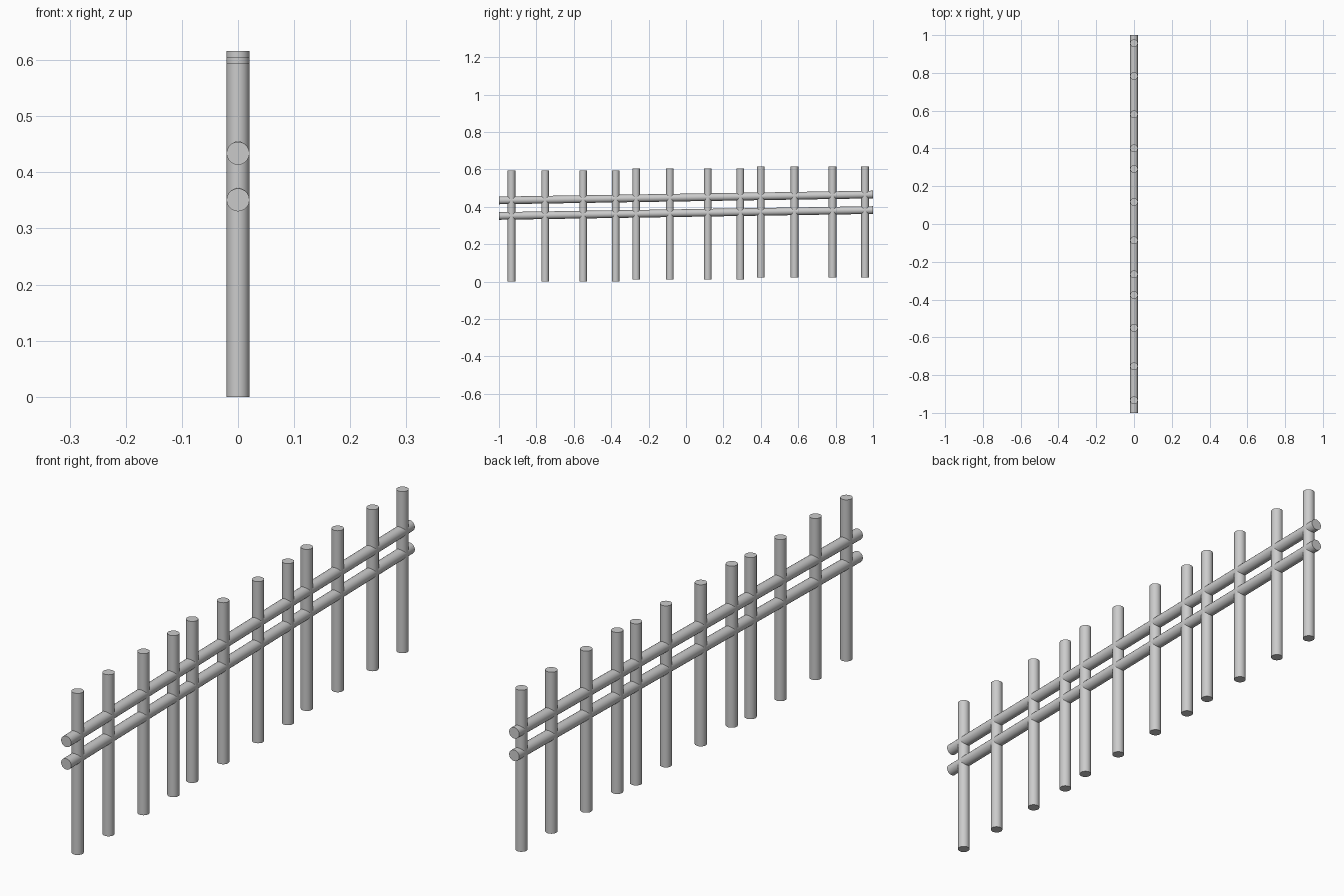
import bpy
from mathutils import Vector

if "Cube" in bpy.data.objects:
    bpy.data.objects.remove(bpy.data.objects["Cube"])

RADIUS = 0.0205
SECTION = 2 / 3      # length of one fence section
STEP = 0.0105        # rise of the ground per section
SIDES = 20


def rod(name, a, b):
    """Smooth round pole from point a to point b."""
    a, b = Vector(a), Vector(b)
    d = b - a
    bpy.ops.mesh.primitive_cylinder_add(vertices=SIDES, radius=RADIUS,
                                        depth=d.length, location=(a + b) / 2)
    ob = bpy.context.object
    ob.name = name
    ob.rotation_euler = d.to_track_quat('Z', 'Y').to_euler()
    bpy.ops.object.shade_smooth_by_angle()
    return ob


# Upright posts: three stepped sections of four unevenly spaced posts
for s in range(3):
    for i, y in enumerate((-0.933, -0.753, -0.550, -0.376)):
        py, z = y + s * SECTION, s * STEP
        rod(f"post_{s + 1}_{i + 1}", (0, py, z), (0, py, z + 0.595))

# Two sloping rails running the whole length
for name, z in (("lower_rail", 0.351), ("upper_rail", 0.434)):
    rod(name, (0, -1, z), (0, 1, z + 3 * STEP))
